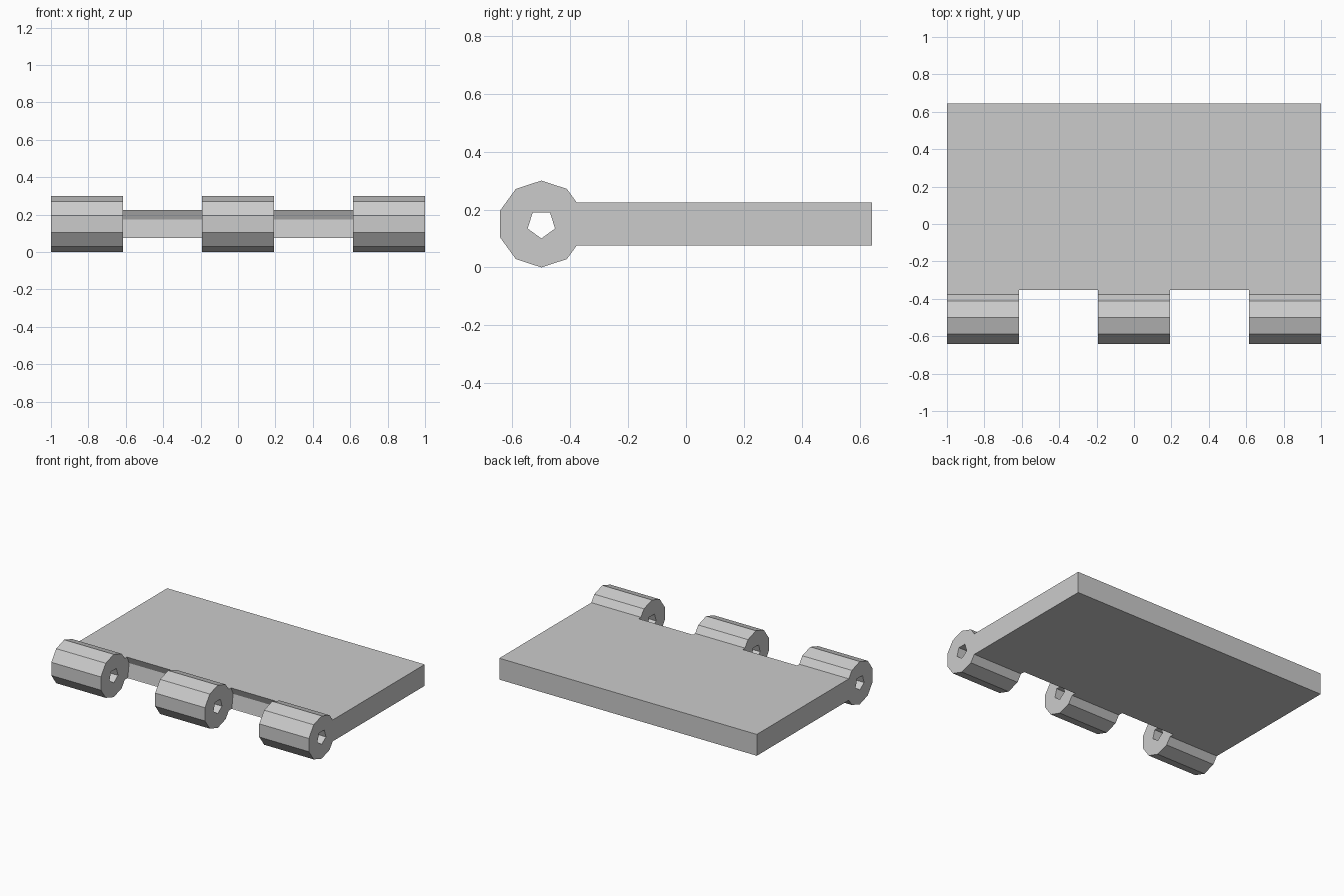
import bpy
import bmesh
from math import sin, cos, pi

if "Cube" in bpy.data.objects:
    bpy.data.objects.remove(bpy.data.objects["Cube"], do_unlink=True)

AXIS_Y, AXIS_Z = -0.5, 0.15      # hinge pin axis, running along x
BARREL_R, BORE_R, CLEAR_R = 0.15, 0.05, 0.172
PLATE_HALF, BACK_Y = 0.075, 0.643
KNUCKLE_HALF, NOTCH_END = 0.193, 0.615

grey = bpy.data.materials.new("grey")
grey.use_nodes = True
colour = (0.6, 0.6, 0.6, 1)
grey.diffuse_color = colour
grey.node_tree.nodes["Principled BSDF"].inputs["Base Color"].default_value = colour


def ring(sides, radius):
    """Regular polygon around the pin axis, first corner pointing down."""
    angles = [-pi / 2 - 2 * pi * i / sides for i in range(sides)]
    return [(AXIS_Y + radius * cos(a), AXIS_Z + radius * sin(a)) for a in angles]


def extrude_x(name, profile, x0, x1):
    """Extrude a (y, z) profile along x."""
    bm = bmesh.new()
    face = bm.faces.new([bm.verts.new((x0, y, z)) for y, z in profile])
    moved = bmesh.ops.extrude_face_region(bm, geom=[face])["geom"]
    verts = [v for v in moved if isinstance(v, bmesh.types.BMVert)]
    bmesh.ops.translate(bm, verts=verts, vec=(x1 - x0, 0, 0))
    bmesh.ops.recalc_face_normals(bm, faces=bm.faces)
    mesh = bpy.data.meshes.new(name)
    bm.to_mesh(mesh)
    bm.free()
    mesh.materials.append(grey)
    obj = bpy.data.objects.new(name, mesh)
    bpy.context.collection.objects.link(obj)
    return obj


# Hinge leaf: ten-sided barrel flowing into the flat plate
barrel = ring(10, BARREL_R)
low, high = AXIS_Z - PLATE_HALF, AXIS_Z + PLATE_HALF
(y_a, z_a), (y_b, z_b) = barrel[-1], barrel[-2]
join_y = y_a + (y_b - y_a) * (low - z_a) / (z_b - z_a)
outline = [p for p in barrel if p[0] < join_y]
# the ring runs from the bottom round the front to the top rear corner;
# the bottom rear corner is its last point and belongs at the start
outline = [outline[-1]] + outline[:-1]
outline += [(join_y, high), (BACK_Y, high), (BACK_Y, low), (join_y, low)]
leaf = extrude_x("hinge_leaf", outline, -1, 1)

# Cutters: clearance notches between the knuckles, and the pin bore
cutters = [
    extrude_x("left_notch_cutter", ring(11, CLEAR_R), KNUCKLE_HALF, NOTCH_END),
    extrude_x("right_notch_cutter", ring(11, CLEAR_R), -NOTCH_END, -KNUCKLE_HALF),
    extrude_x("pin_bore_cutter", ring(5, BORE_R), -1.1, 1.1),
]
for cutter in cutters:
    cutter.hide_render = True
    cut = leaf.modifiers.new(cutter.name, "BOOLEAN")
    cut.operation = "DIFFERENCE"
    cut.solver = "EXACT"
    cut.object = cutter

# Bake the cuts and drop the cutters
depsgraph = bpy.context.evaluated_depsgraph_get()
cut_mesh = bpy.data.meshes.new_from_object(leaf.evaluated_get(depsgraph))
leaf.modifiers.clear()
leaf.data = cut_mesh
for cutter in cutters:
    bpy.data.objects.remove(cutter, do_unlink=True)
for poly in cut_mesh.polygons:
    poly.use_smooth = False
